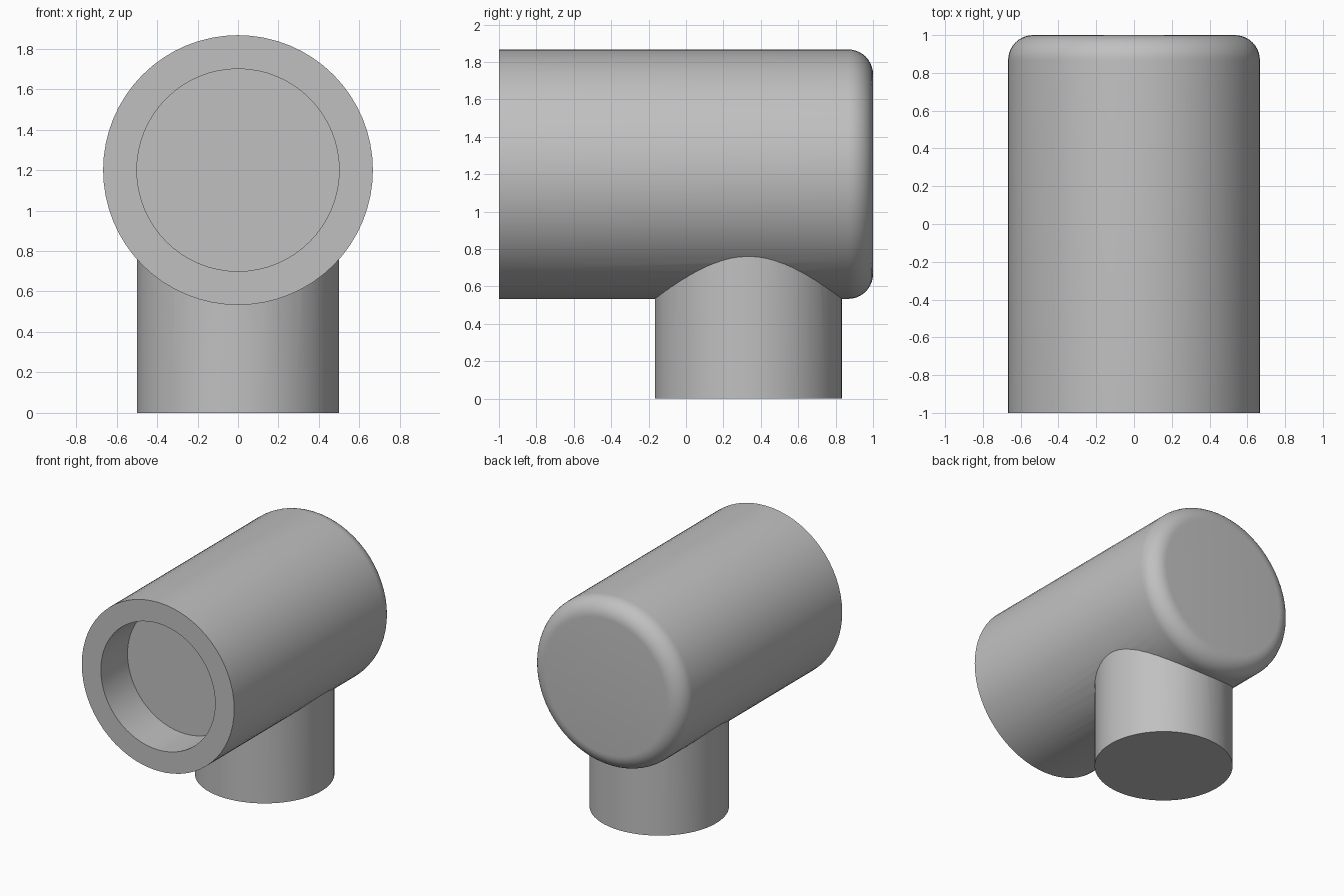
import bpy, bmesh
from math import sin, cos, pi, radians
from mathutils import Matrix

cube = bpy.data.objects.get("Cube")
if cube:
    bpy.data.objects.remove(cube, do_unlink=True)

SEGMENTS = 64
R, BORE, AXIS_Z, FILLET = 2 / 3, 0.5, 1.2, 0.133

grey = bpy.data.materials.new("plain_grey")
grey.use_nodes = True
grey.diffuse_color = (0.53, 0.53, 0.53, 1)
grey.node_tree.nodes["Principled BSDF"].inputs["Base Color"].default_value = grey.diffuse_color


def lathe(name, profile, transform):
    """Revolve (radius, height) points about z, then place the result."""
    bm = bmesh.new()
    verts = [bm.verts.new((r, 0, h)) for r, h in profile]
    edges = [bm.edges.new(pair) for pair in zip(verts, verts[1:])]
    bmesh.ops.spin(bm, geom=verts + edges, cent=(0, 0, 0), axis=(0, 0, 1),
                   angle=2 * pi, steps=SEGMENTS)
    bmesh.ops.remove_doubles(bm, verts=bm.verts, dist=0.0001)
    bmesh.ops.transform(bm, matrix=transform, verts=bm.verts)
    bmesh.ops.recalc_face_normals(bm, faces=bm.faces)
    mesh = bpy.data.meshes.new(name)
    bm.to_mesh(mesh)
    bm.free()
    mesh.materials.append(grey)
    obj = bpy.data.objects.new(name, mesh)
    bpy.context.collection.objects.link(obj)
    return obj


# Horizontal barrel: blind bore at the front, rounded rim at the back
steps = 10
rim = [(R - FILLET + FILLET * cos(a), 1 - FILLET + FILLET * sin(a))
       for a in (pi / 2 * i / steps for i in range(steps + 1))]
barrel_profile = [(0, -R), (BORE, -R), (BORE, -1), (R, -1)] + rim + [(0, 1)]
barrel = lathe("barrel", barrel_profile,
               Matrix.Translation((0, 0, AXIS_Z)) @ Matrix.Rotation(radians(-90), 4, "X"))

# Upright stem, merged into the barrel
stem = lathe("stem", [(0, 0), (0.5, 0), (0.5, AXIS_Z), (0, AXIS_Z)],
             Matrix.Translation((0, 1 / 3, 0)))

union = barrel.modifiers.new("join_stem", "BOOLEAN")
union.operation = "UNION"
union.solver = "EXACT"
union.object = stem

bpy.ops.object.select_all(action="DESELECT")
bpy.context.view_layer.objects.active = barrel
barrel.select_set(True)
bpy.ops.object.modifier_apply(modifier=union.name)
bpy.data.objects.remove(stem, do_unlink=True)
barrel.name = "barrel_with_stem"
bpy.ops.object.shade_smooth_by_angle(angle=radians(30))
